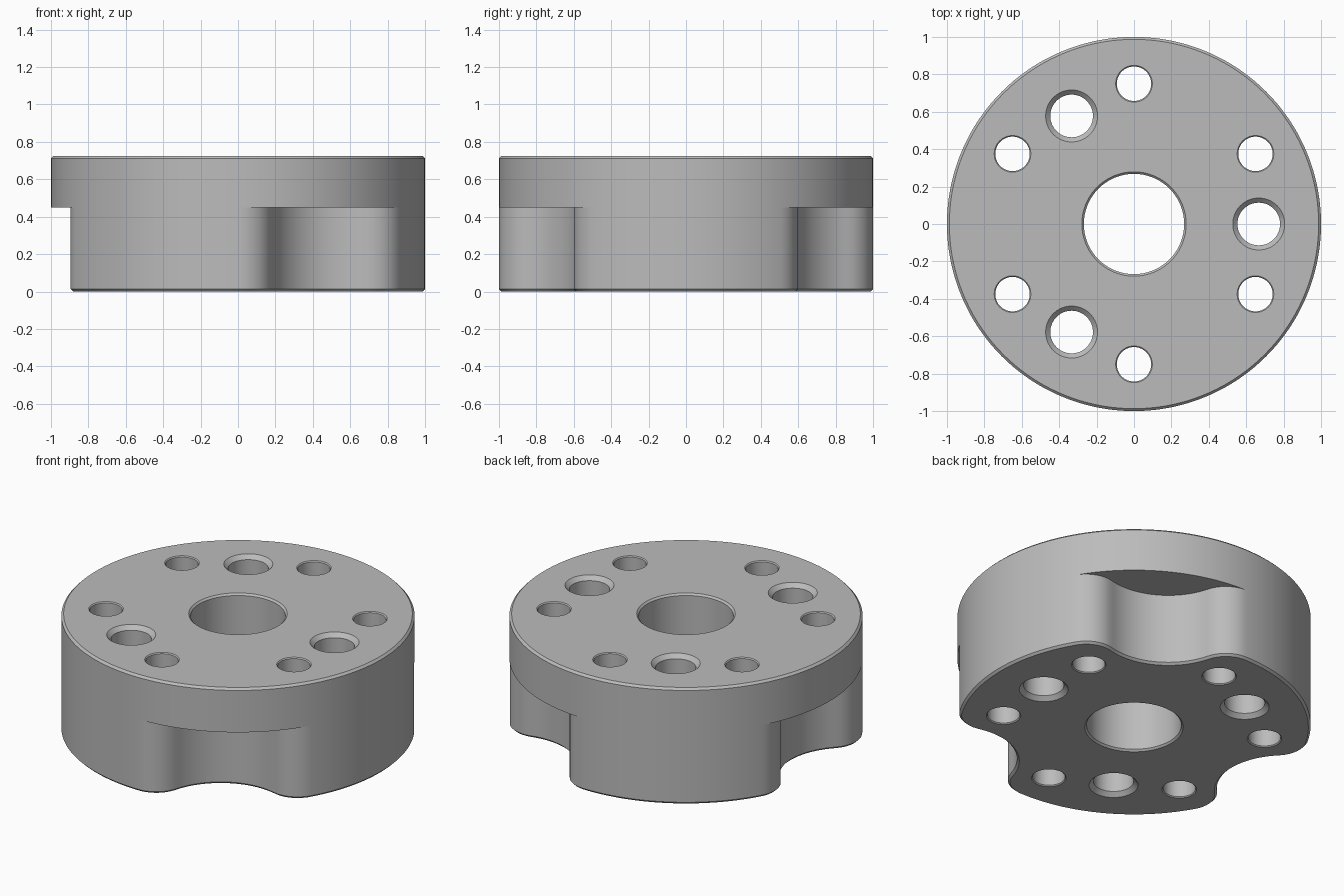
import bpy, bmesh
from math import sin, cos, sqrt, atan2, radians, pi, tau

if "Cube" in bpy.data.objects:
    bpy.data.objects.remove(bpy.data.objects["Cube"])

HEIGHT = 0.725      # overall height
SHELF = 0.45        # underside of the full round flange
CHAMFER = 0.013
STEPS = 360

metal = bpy.data.materials.new("grey_metal")
metal.use_nodes = True
GREY = (0.5, 0.5, 0.5, 1)
metal.diffuse_color = GREY
metal.node_tree.nodes["Principled BSDF"].inputs["Base Color"].default_value = GREY

# Scallop: a round bite in the rim, blended into it by fillets
BITE_DIST, BITE_R, FILLET = 1.12, 0.39, 0.18
FILLET_ANGLE = radians(29.3)


def scalloped(angle, inset=0.0):
    """Rim radius at an angle, with scallops at 60, 180 and 300 degrees."""
    a = abs((angle % (tau / 3)) - pi / 3)
    c = 1 - FILLET
    fx, fy = c * cos(FILLET_ANGLE), c * sin(FILLET_ANGLE)
    f = FILLET - inset
    span = sqrt((BITE_DIST - fx) ** 2 + fy ** 2)
    join = atan2(fy - f * fy / span, fx + f * (BITE_DIST - fx) / span)
    if a < join:
        r = BITE_R + inset
        return BITE_DIST * cos(a) - sqrt(max(0, r * r - (BITE_DIST * sin(a)) ** 2))
    if a < FILLET_ANGLE:
        b = FILLET_ANGLE - a
        return c * cos(b) + sqrt(max(0, f * f - (c * sin(b)) ** 2))
    return 1 - inset


def loft(bm, rings, center=(0, 0), steps=STEPS):
    """Closed solid through (radius function, z) rings, from bottom to top."""
    loops = []
    for radius, z in rings:
        loop = []
        for i in range(steps):
            t = tau * i / steps
            r = radius(t)
            loop.append(bm.verts.new((center[0] + r * cos(t), center[1] + r * sin(t), z)))
        loops.append(loop)
    for low, high in zip(loops, loops[1:]):
        for i in range(steps):
            j = (i + 1) % steps
            bm.faces.new((low[i], low[j], high[j], high[i]))
    bm.faces.new(loops[0][::-1])
    bm.faces.new(loops[-1])


def finish(bm, name):
    bmesh.ops.remove_doubles(bm, verts=bm.verts, dist=1e-5)
    bmesh.ops.recalc_face_normals(bm, faces=bm.faces)
    mesh = bpy.data.meshes.new(name)
    bm.to_mesh(mesh)
    bm.free()
    mesh.materials.append(metal)
    obj = bpy.data.objects.new(name, mesh)
    bpy.context.collection.objects.link(obj)
    return obj


# Body: scalloped lower block under a full round flange
bm = bmesh.new()
loft(bm, [
    (lambda t: scalloped(t, CHAMFER), 0),
    (scalloped, CHAMFER),
    (scalloped, SHELF),
    (lambda t: 1, SHELF),
    (lambda t: 1, HEIGHT - CHAMFER),
    (lambda t: 1 - CHAMFER, HEIGHT),
])
body = finish(bm, "flange_body")

# Through holes, each chamfered at both ends
bm = bmesh.new()


def add_hole(dist, degrees, r, bevel, steps):
    a, over = radians(degrees), 0.02
    wide = r + bevel + over
    profile = [(wide, -over), (r, bevel), (r, HEIGHT - bevel), (wide, HEIGHT + over)]
    loft(bm, [(lambda t, w=w: w, z) for w, z in profile],
         (dist * cos(a), dist * sin(a)), steps)


add_hole(0, 0, 0.268, 0.011, 96)
for k in range(3):
    add_hole(0.667, 120 * k, 0.114, 0.025, 64)
for k in range(6):
    add_hole(0.75, 30 + 60 * k, 0.092, 0.006, 64)
cutter = finish(bm, "hole_cutter")
cutter.hide_render = True

cut = body.modifiers.new("holes", 'BOOLEAN')
cut.operation = 'DIFFERENCE'
cut.solver = 'EXACT'
cut.object = cutter
bpy.ops.object.select_all(action='DESELECT')
body.select_set(True)
bpy.context.view_layer.objects.active = body
bpy.ops.object.modifier_apply(modifier=cut.name)
bpy.data.objects.remove(cutter)
bpy.ops.object.shade_smooth_by_angle(angle=radians(25))
